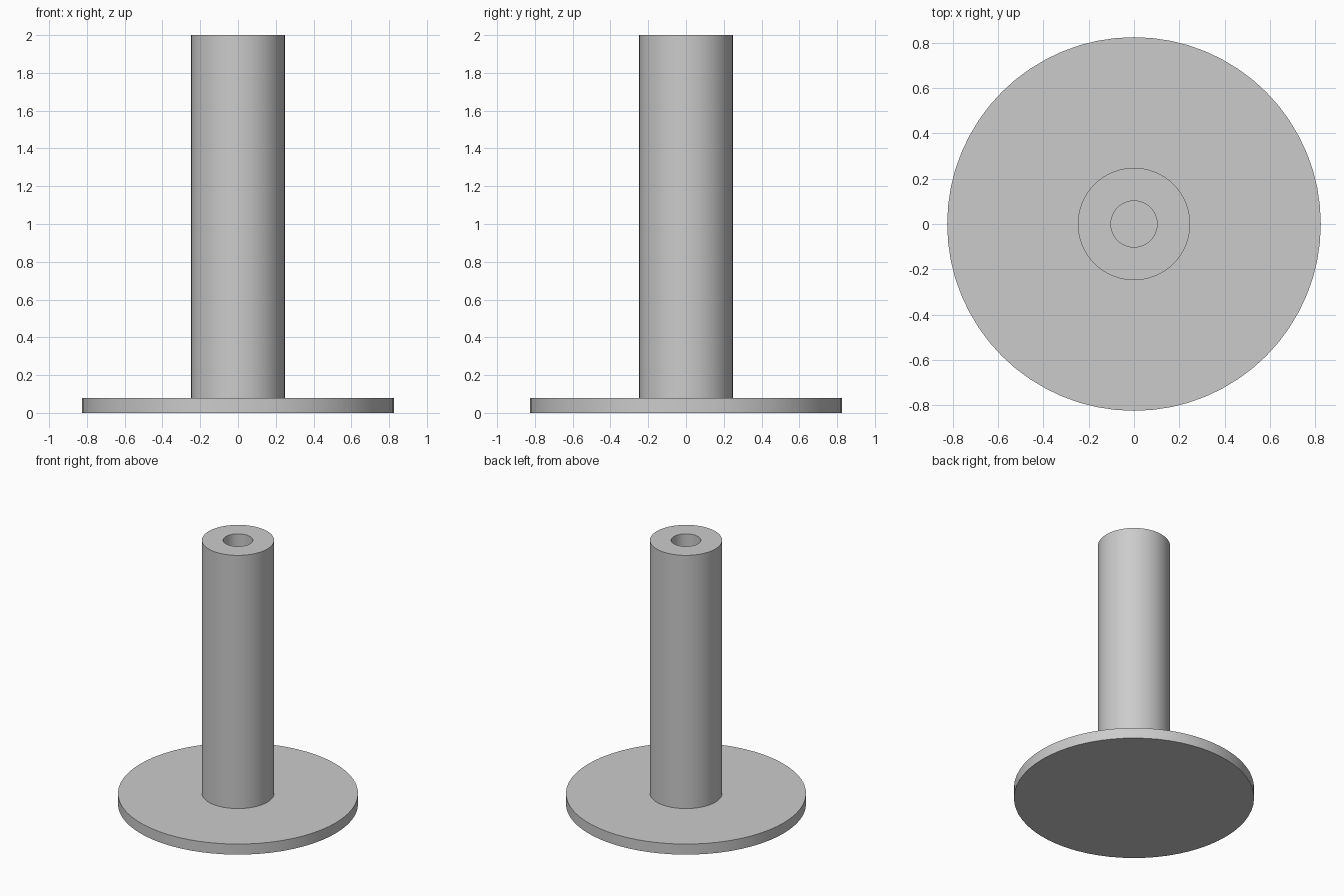
import bpy, bmesh, math

SEGMENTS = 64

cube = bpy.data.objects.get("Cube")
if cube:
    bpy.data.objects.remove(cube, do_unlink=True)

grey = bpy.data.materials.new("plain grey")
grey.use_nodes = True
colour = (0.6, 0.6, 0.6, 1)
grey.diffuse_color = colour
grey.node_tree.nodes["Principled BSDF"].inputs["Base Color"].default_value = colour


def lathe(name, profile):
    """Spin a (radius, height) profile around the z axis."""
    bm = bmesh.new()
    verts = [bm.verts.new((r, 0, z)) for r, z in profile]
    edges = [bm.edges.new(pair) for pair in zip(verts, verts[1:])]
    bmesh.ops.spin(bm, geom=verts + edges, cent=(0, 0, 0), axis=(0, 0, 1),
                   angle=math.tau, steps=SEGMENTS, use_merge=True)
    bmesh.ops.remove_doubles(bm, verts=bm.verts, dist=0.0001)
    bmesh.ops.recalc_face_normals(bm, faces=bm.faces)
    mesh = bpy.data.meshes.new(name)
    bm.to_mesh(mesh)
    bm.free()
    mesh.materials.append(grey)
    obj = bpy.data.objects.new(name, mesh)
    bpy.context.collection.objects.link(obj)
    bpy.ops.object.select_all(action="DESELECT")
    obj.select_set(True)
    bpy.context.view_layer.objects.active = obj
    bpy.ops.object.shade_smooth_by_angle(angle=math.radians(30))
    return obj


BASE_TOP = 0.08
POST_RADIUS = 0.248
BORE_RADIUS = 0.102

# Flat disc and the post with its central bore, as one closed turned solid
lathe("flanged_post", [(0, 0), (0.825, 0), (0.825, BASE_TOP),
                       (POST_RADIUS, BASE_TOP), (POST_RADIUS, 2),
                       (BORE_RADIUS, 2), (BORE_RADIUS, BASE_TOP),
                       (0, BASE_TOP)])
